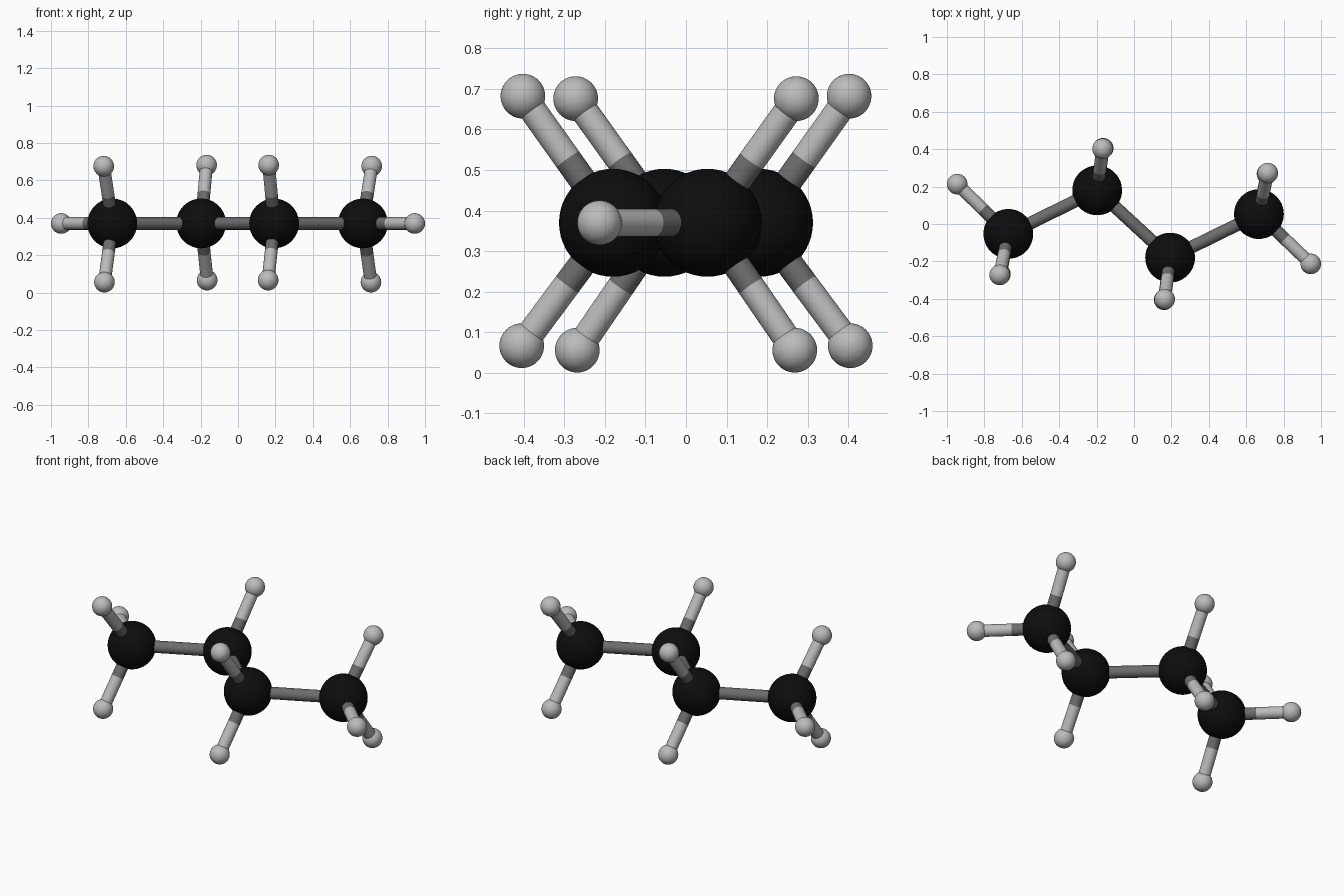
import bpy, bmesh
from mathutils import Vector, Matrix

if "Cube" in bpy.data.objects:
    bpy.data.objects.remove(bpy.data.objects["Cube"])

def material(name, v):
    m = bpy.data.materials.new(name)
    m.diffuse_color = (v, v, v, 1)
    m.use_nodes = True
    m.node_tree.nodes["Principled BSDF"].inputs["Base Color"].default_value = m.diffuse_color
    return m

BLACK = material("carbon_black", 0.004)
DARK = material("bond_dark_grey", 0.15)
LIGHT = material("hydrogen_light_grey", 0.5)

def add(name, bm, mat):
    me = bpy.data.meshes.new(name)
    for f in bm.faces:
        f.smooth = len(f.verts) < 5   # cap faces stay flat
    bm.to_mesh(me)
    bm.free()
    me.materials.append(mat)
    ob = bpy.data.objects.new(name, me)
    bpy.context.collection.objects.link(ob)

def atom(name, p, r, mat):
    bm = bmesh.new()
    bmesh.ops.create_uvsphere(bm, u_segments=48, v_segments=24, radius=r,
                              matrix=Matrix.Translation(p))
    add(name, bm, mat)

def bond(name, a, b, mat, r=0.034):
    d = b - a
    m = Matrix.Translation((a + b) / 2) @ d.to_track_quat('Z', 'Y').to_matrix().to_4x4()
    bm = bmesh.new()
    bmesh.ops.create_cone(bm, cap_ends=True, segments=32, radius1=r, radius2=r,
                          depth=d.length, matrix=m)
    add(name, bm, mat)

# Zigzag carbon chain with the hydrogens attached to each carbon
Z = 0.37
chain = [
    ((-0.672, -0.053), [(-0.945, 0.213, Z), (-0.718, -0.272, 0.676), (-0.714, -0.268, 0.056)]),
    ((-0.197, 0.180), [(-0.168, 0.402, 0.682), (-0.165, 0.405, 0.067)]),
    ((0.193, -0.180), [(0.164, -0.402, 0.682), (0.161, -0.405, 0.067)]),
    ((0.668, 0.053), [(0.945, -0.213, Z), (0.715, 0.272, 0.676), (0.711, 0.268, 0.056)]),
]
carbons = [Vector((*xy, Z)) for xy, _ in chain]

for i, (c, (_, hs)) in enumerate(zip(carbons, chain), 1):
    atom(f"carbon_atom_{i}", c, 0.133, BLACK)
    for j, h in enumerate(map(Vector, hs), 1):
        mid = (c + h) / 2
        atom(f"hydrogen_atom_{i}_{j}", h, 0.055, LIGHT)
        bond(f"hydrogen_bond_inner_{i}_{j}", c, mid, DARK)
        bond(f"hydrogen_bond_outer_{i}_{j}", mid, h, LIGHT)

# Bonds between carbons
for i in range(3):
    bond(f"carbon_bond_{i + 1}", carbons[i], carbons[i + 1], DARK)
